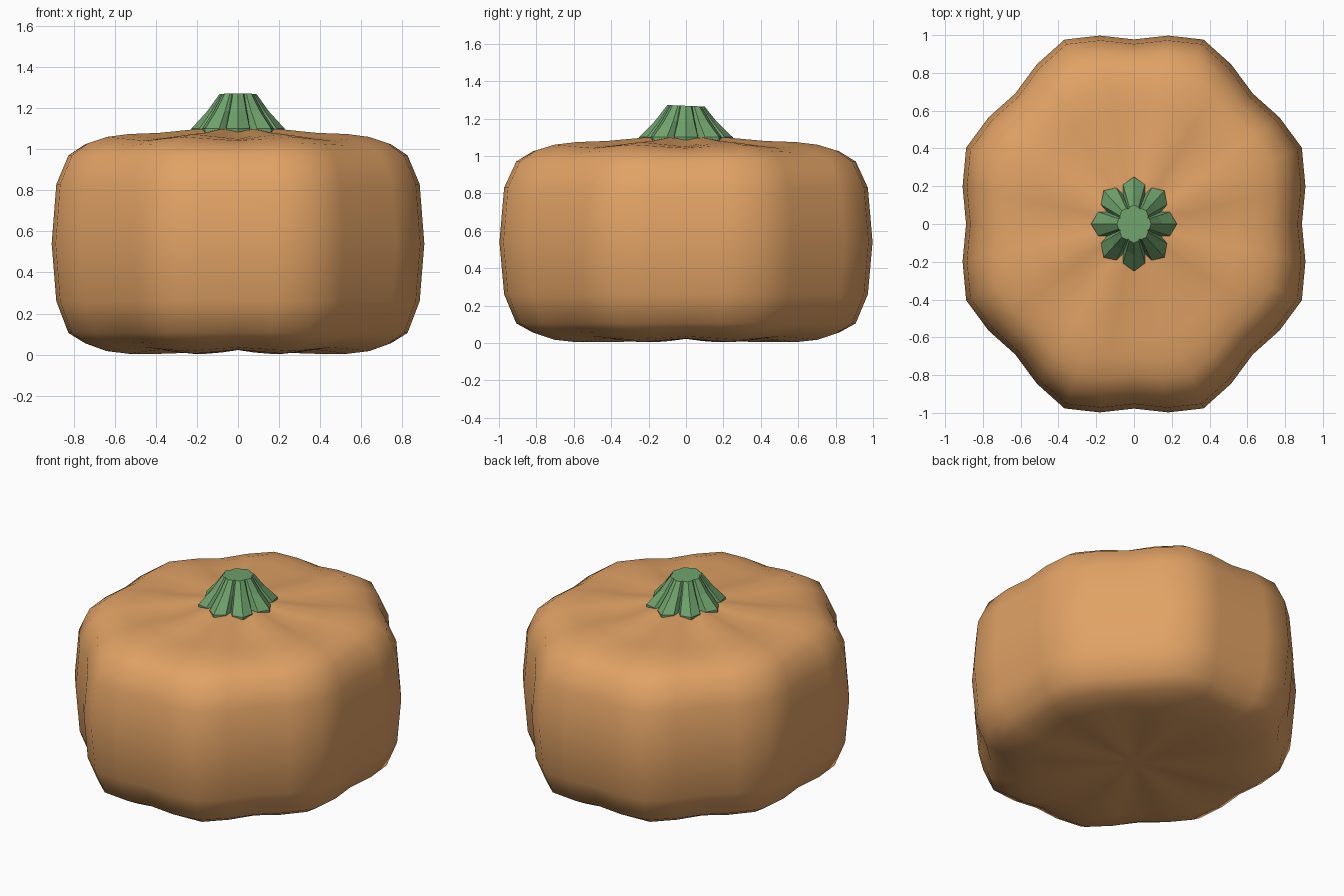
import bpy, bmesh, math

if "Cube" in bpy.data.objects:
    bpy.data.objects.remove(bpy.data.objects["Cube"])

SQUASH = 0.91  # narrower along x than along y


def material(name, rgb):
    m = bpy.data.materials.new(name)
    m.diffuse_color = (*rgb, 1)
    m.use_nodes = True
    m.node_tree.nodes["Principled BSDF"].inputs["Base Color"].default_value = m.diffuse_color
    return m


def loft(name, rings, mat, smooth):
    """Bridge equal-length rings of points and cap both ends."""
    bm = bmesh.new()
    loops = [[bm.verts.new(p) for p in ring] for ring in rings]
    n = len(loops[0])
    for a, b in zip(loops, loops[1:]):
        for i in range(n):
            j = (i + 1) % n
            bm.faces.new((a[i], a[j], b[j], b[i]))
    bm.faces.new(loops[0][::-1])
    bm.faces.new(loops[-1])
    bmesh.ops.recalc_face_normals(bm, faces=bm.faces)
    for f in bm.faces:
        f.smooth = smooth
    me = bpy.data.meshes.new(name)
    bm.to_mesh(me)
    bm.free()
    me.materials.append(mat)
    ob = bpy.data.objects.new(name, me)
    bpy.context.collection.objects.link(ob)
    return ob


# Pumpkin body: eight lobes, profile of (radius, height, furrow depth)
profile = [
    (0.08, 0.022, 0.0), (0.22, 0.010, 0.012), (0.42, 0.004, 0.02),
    (0.60, 0.004, 0.02), (0.72, 0.017, 0.018), (0.82, 0.05, 0.01),
    (0.91, 0.105, 0.0), (0.975, 0.26, 0.0), (1.0, 0.54, 0.0),
    (0.975, 0.83, 0.0), (0.91, 0.97, 0.0), (0.82, 1.03, -0.01),
    (0.72, 1.06, -0.018), (0.60, 1.074, -0.025), (0.43, 1.08, -0.025),
    (0.23, 1.098, -0.012), (0.08, 1.1, 0.0),
]
body_rings = []
for r, z, dip in profile:
    ring = []
    for i in range(32):
        a = math.tau * i / 32
        wave = math.cos(8 * a)
        k = r * (1.02 - 0.04 * wave) * 0.997
        ring.append((k * math.cos(a) * SQUASH, k * math.sin(a),
                     z + dip * (0.5 + 0.5 * wave)))
    body_rings.append(ring)
loft("pumpkin_body", body_rings, material("orange", (0.75, 0.36, 0.13)), True)

# Stem: eight ridges with narrow grooves, flaring at the foot
section = [(0, 1.0, 1.0), (17, 0.87, 0.93), (22.5, 0.68, 0.86), (28, 0.87, 0.93)]
stem_rings = []
for r, z, t in [(0.25, 1.085, 0), (0.25, 1.1, 0), (0.165, 1.185, 0.4), (0.1, 1.268, 1)]:
    ring = []
    for k in range(8):
        for deg, foot, tip in section:
            a = math.radians(45 * k + deg)
            s = r * (foot + (tip - foot) * t)
            y = s * math.sin(a)
            ring.append((s * math.cos(a) * SQUASH, y, z - 0.04 * y * t))
    stem_rings.append(ring)
loft("stem", stem_rings, material("green", (0.16, 0.36, 0.15)), False)
